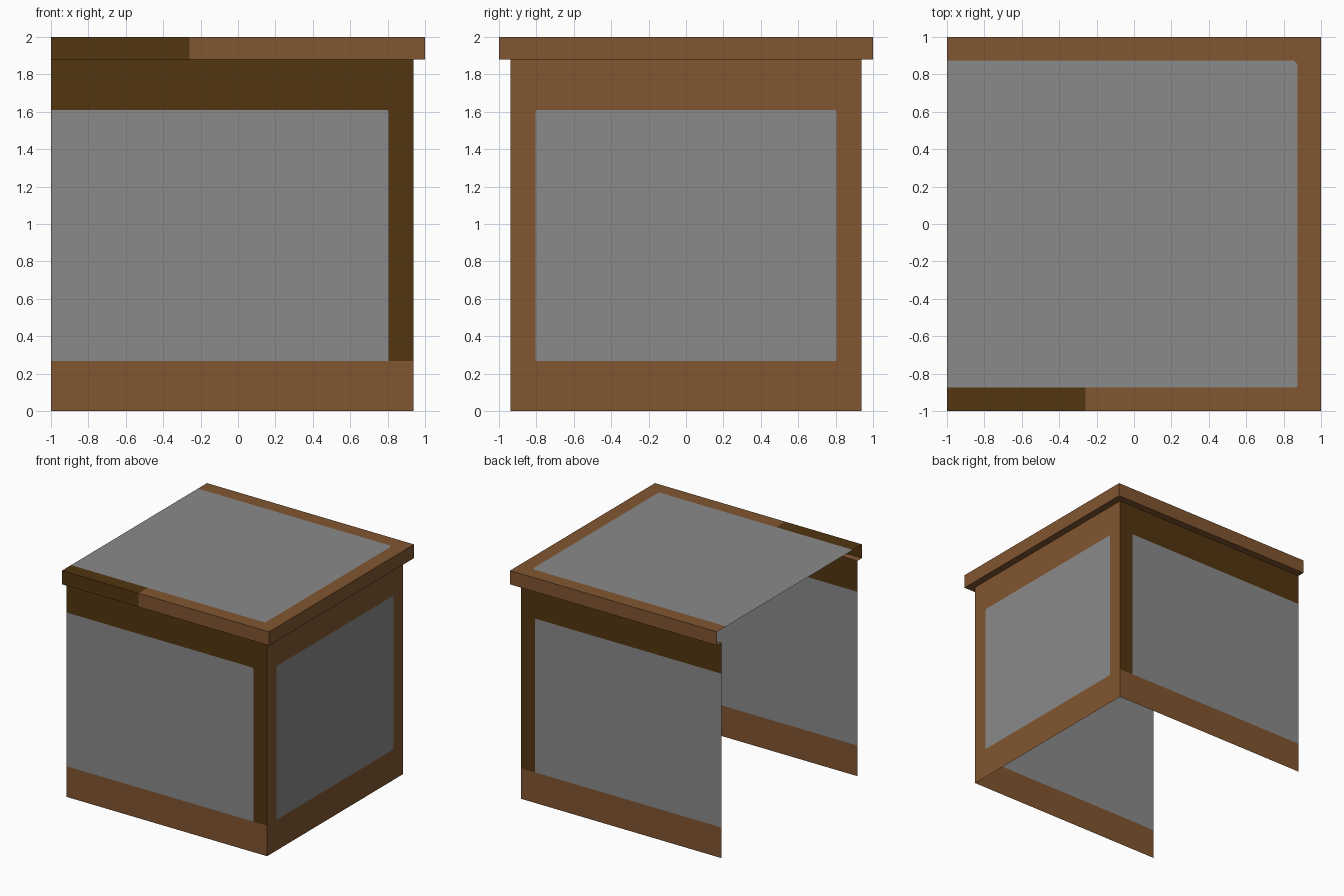
import bpy, bmesh
from mathutils import Vector, Matrix

if "Cube" in bpy.data.objects:
    bpy.data.objects.remove(bpy.data.objects["Cube"])

GREY, BROWN, DARK = 0, 1, 2
colours = [("grey_panel", (0.255, 0.255, 0.255, 1)),
           ("brown_wood", (0.22, 0.092, 0.030, 1)),
           ("dark_wood", (0.085, 0.036, 0.005, 1))]
mats = []
for name, rgba in colours:
    m = bpy.data.materials.new(name)
    m.diffuse_color = rgba
    m.use_nodes = True
    m.node_tree.nodes["Principled BSDF"].inputs["Base Color"].default_value = m.diffuse_color
    mats.append(m)


def box(lo, hi):
    lo, hi = Vector(lo), Vector(hi)
    bm = bmesh.new()
    bmesh.ops.create_cube(bm, size=1, matrix=Matrix.Translation((lo + hi) / 2)
                          @ Matrix.Diagonal((*(hi - lo), 1)))
    return bm


def cut(bm, axis, value):
    n = Vector((0, 0, 0))
    n[axis] = 1
    bmesh.ops.bisect_plane(bm, geom=bm.verts[:] + bm.edges[:] + bm.faces[:],
                           plane_co=n * value, plane_no=n, dist=1e-5)


def remove(bm, rule):
    dead = [f for f in bm.faces if rule(f.normal, f.calc_center_median())]
    bmesh.ops.delete(bm, geom=dead, context='FACES')


def paint(bm, rule):
    bm.normal_update()
    for f in bm.faces:
        f.material_index = rule(f.normal, f.calc_center_median())


def clip_corner(bm, corner, direction, size, mat):
    """Trim one corner off a grey panel and give it the frame colour."""
    corner, n = Vector(corner), Vector(direction).normalized()
    p = corner - n * size
    for f in [f for f in bm.faces if f.material_index == GREY
              and any((v.co - corner).length < 1e-3 for v in f.verts)]:
        bmesh.ops.bisect_plane(bm, geom=[f] + f.edges[:] + f.verts[:],
                               plane_co=p, plane_no=n, dist=1e-6)
    for f in bm.faces:
        c = f.calc_center_median()
        if f.material_index == GREY and (c - corner).length < 2 * size and (c - p).dot(n) > 0:
            f.material_index = mat


def finish(bm, name):
    me = bpy.data.meshes.new(name)
    bm.to_mesh(me)
    bm.free()
    for m in mats:
        me.materials.append(m)
    bpy.context.collection.objects.link(bpy.data.objects.new(name, me))


W, P, Z0, Z1, RIM = 0.937, 0.805, 0.267, 1.61, 1.88

# Walls: front, right and back sheets, open at the left, top and bottom
body = box((-1, -W, 0), (W, W, RIM))
remove(body, lambda n, c: abs(n.z) > 0.5 or n.x < -0.5)
for axis, value in ((0, P), (1, -P), (1, P), (2, Z0), (2, Z1)):
    cut(body, axis, value)


def wall_colour(n, c):
    side = n.x > 0.5
    inside = abs(c.y) < P if side else c.x < P
    if Z0 < c.z < Z1 and inside:
        return GREY
    return BROWN if side or c.z < Z0 else DARK


paint(body, wall_colour)
for s in (-1, 1):
    clip_corner(body, (P, s * W, Z1), (1, 0, 1), 0.006, DARK)
    for z, d in ((Z0, -1), (Z1, 1)):
        clip_corner(body, (W, s * P, z), (0, s, d), 0.006, BROWN)
finish(body, "walls")

# Lid: top sheet, rim on three sides and a narrow lip beneath
lid = box((-1, -1, RIM), (1, 1, 2))
for axis, value in ((0, W), (1, -W), (1, W), (0, 0.875), (1, -0.875), (1, 0.875), (0, -0.26)):
    cut(lid, axis, value)
lid.normal_update()
remove(lid, lambda n, c: n.x < -0.5 or (n.z < -0.5 and c.x < W and abs(c.y) < W))


def lid_colour(n, c):
    if n.z > 0.5 and c.x < 0.875 and abs(c.y) < 0.875:
        return GREY
    if n.z > -0.5 and c.x < -0.26 and c.y < -0.875:
        return DARK
    return BROWN


paint(lid, lid_colour)
clip_corner(lid, (0.875, 0.875, 2), (1, 1, 0), 0.016, BROWN)
clip_corner(lid, (0.875, -0.875, 2), (1, -1, 0), 0.006, BROWN)
finish(lid, "lid")
